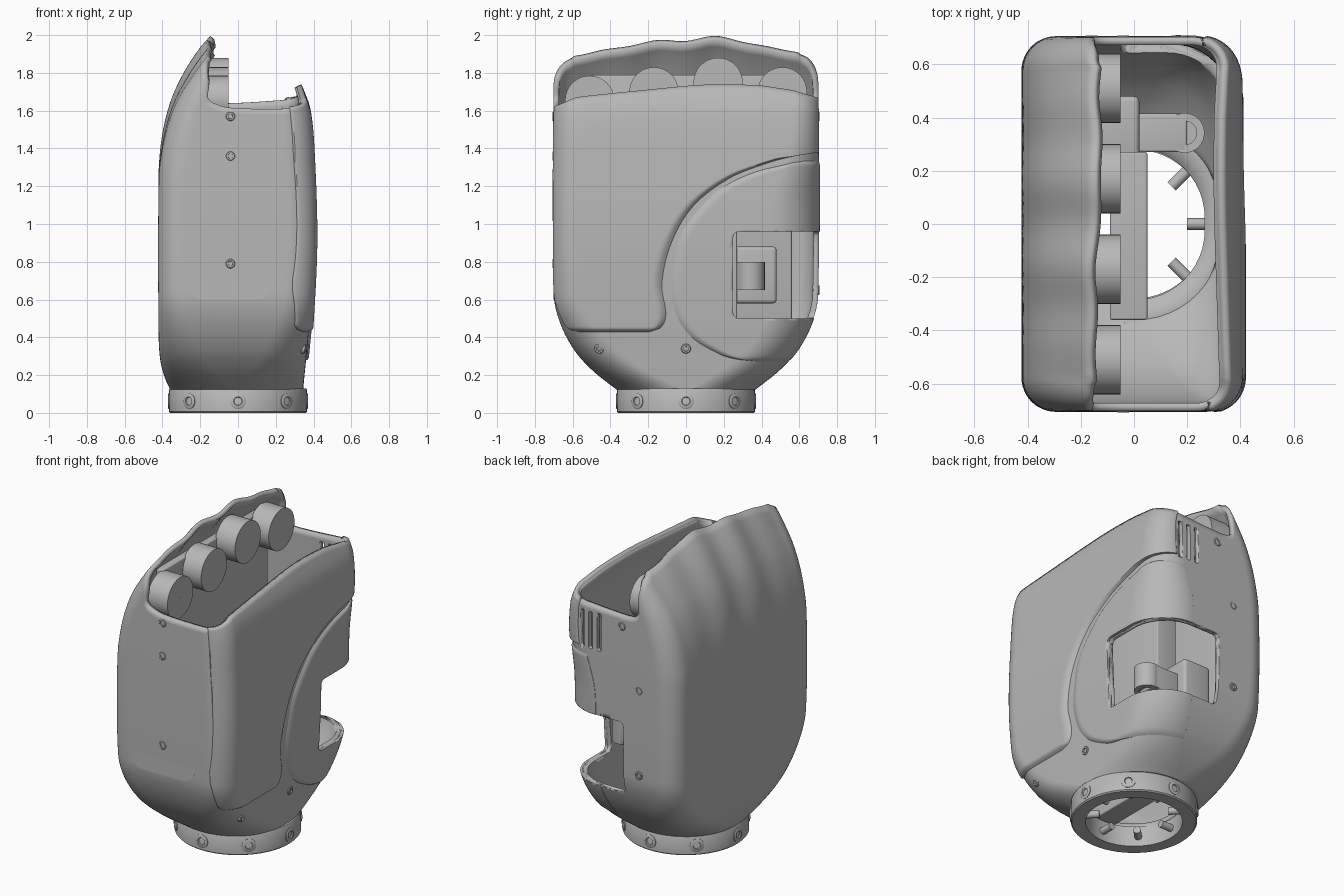
import bpy, bmesh, math
from mathutils import Vector

cube = bpy.data.objects.get("Cube")
if cube:
    bpy.data.objects.remove(cube)

grey = bpy.data.materials.new("shell grey")
grey.use_nodes = True
grey.diffuse_color = (0.48, 0.48, 0.48, 1)
grey.node_tree.nodes["Principled BSDF"].inputs["Base Color"].default_value = (0.48, 0.48, 0.48, 1)


def curve(t, pts):
    """Smooth curve through (t, value) points."""
    if t <= pts[0][0]:
        return pts[0][1]
    if t >= pts[-1][0]:
        return pts[-1][1]
    i = max(k for k in range(len(pts) - 1) if pts[k][0] <= t)

    def slope(k):
        a, b = pts[max(k - 1, 0)], pts[min(k + 1, len(pts) - 1)]
        return (b[1] - a[1]) / (b[0] - a[0])
    (a, va), (b, vb) = pts[i], pts[i + 1]
    w, f = b - a, (t - a) / (b - a)
    return (va * (1 + 2 * f) * (1 - f) ** 2 + slope(i) * w * f * (1 - f) ** 2
            + vb * f * f * (3 - 2 * f) - slope(i + 1) * w * f * f * (1 - f))


# Shell sizes by height: back face, bow of its edges, palm face, half width, corner radii
BACK = [(.125, -.36), (.18, -.385), (.27, -.41), (.4, -.42), (1.2, -.42), (1.45, -.4),
        (1.65, -.35), (1.8, -.28), (1.93, -.195), (2, -.135)]
BOW = [(1.3, 0), (1.6, .02), (1.8, .05), (1.95, .07)]
PALM = [(.125, .345), (.3, .362), (.5, .38), (.9, .398), (1.3, .388), (1.6, .365), (1.74, .325)]
HALF = [(.125, .37), (.22, .49), (.33, .59), (.48, .668), (.63, .7), (1.8, .7), (2, .68)]
ROUND = [(.125, .34), (.3, .23), (.6, .14), (1.6, .13), (2, .09)]
THUMB_ROUND = [(.125, .34), (.3, .27), (.6, .25), (1.1, .25), (1.4, .16), (1.6, .13)]
# Height of the open rim, counted around the section (sides and corners alternate)
RIM = [(0, 1.665), (.3, 1.7), (.6, 1.73), (.85, 1.725), (1, 1.7), (1.5, 1.67), (2, 1.655),
       (2.6, 1.64), (2.8, 1.645), (2.93, 1.68), (3, 1.74), (3.3, 1.82), (3.6, 1.875), (4, 1.91),
       (4.35, 1.985), (4.7, 1.955), (4.86, 1.925), (5, 1.89), (5.4, 1.85), (5.7, 1.8), (6, 1.735),
       (6.07, 1.67), (6.2, 1.635), (6.4, 1.615), (7, 1.61), (7.5, 1.625), (8, 1.665)]


def rim(q):
    q %= 8
    wave = .012 * math.cos(math.tau * (q - 4.36) / .28) * math.sin(math.pi * q) ** 2 if 4 < q < 5 else 0
    return curve(q, RIM) + wave


def section(q, z, d=0.0):
    """Point on the rounded box, pushed out by d."""
    q %= 8
    k, f = int(q), q - int(q)
    r, rt, bow = curve(z, ROUND) + d, curve(z, THUMB_ROUND) + d, curve(z, BOW)
    x0, x1, hy = curve(z, BACK) + bow - d, curve(z, PALM) + d, curve(z, HALF) + d
    ctr = [(x1 - rt, hy - rt), (x0 + r, hy - r), (x0 + r, r - hy), (x1 - r, r - hy)]
    if k % 2:
        c, a, rad = ctr[k // 2], (k // 2 + f) * math.pi / 2, rt if k == 1 else r
        return Vector((c[0] + rad * math.cos(a), c[1] + rad * math.sin(a), z))
    (ax, ay), (bx, by) = ctr[k // 2 - 1], ctr[k // 2]
    x, y = ax + (bx - ax) * f, ay + (by - ay) * f
    if k == 0:
        return Vector((x1, y, z))
    if k == 4:
        fade = min(max((z - 1.1) / .8, 0), 1) * math.sin(math.pi * f)
        ridge = .015 * fade * math.cos(math.tau * (y - .17) / .335)
        return Vector((x0 - bow * (1 - (2 * f - 1) ** 2) - ridge, y, z))
    return Vector((x, hy if k == 2 else -hy, z))


def around(y, z):
    """Section parameter on the palm side for a given y."""
    hy, r, rt = curve(z, HALF), curve(z, ROUND), curve(z, THUMB_ROUND)
    if y > hy - rt:
        return 1 + math.asin(min((y - hy + rt) / rt, 1)) * 2 / math.pi
    if y < r - hy:
        return -math.asin(min((r - hy - y) / r, 1)) * 2 / math.pi
    return (y + hy - r) / (2 * hy - r - rt)


def finish(bm, name, sharp=35):
    me = bpy.data.meshes.new(name)
    bm.to_mesh(me)
    bm.free()
    ob = bpy.data.objects.new(name, me)
    bpy.context.collection.objects.link(ob)
    me.materials.append(grey)
    bpy.ops.object.select_all(action='DESELECT')
    bpy.context.view_layer.objects.active = ob
    ob.select_set(True)
    bpy.ops.object.shade_smooth_by_angle(angle=math.radians(sharp))
    return ob


def sheet(name, rows, thick, closed=False):
    """Grid surface thickened inwards."""
    bm = bmesh.new()
    vs = [[bm.verts.new(p) for p in row] for row in rows]
    n = len(vs[0])
    for a, b in zip(vs, vs[1:]):
        for i in range(n if closed else n - 1):
            j = (i + 1) % n
            bm.faces.new((a[i], a[j], b[j], b[i]))
    ob = finish(bm, name)
    m = ob.modifiers.new("thickness", 'SOLIDIFY')
    m.thickness, m.offset = thick, -1
    return ob


def box(name, x, y, z, bevel=0.0):
    bm = bmesh.new()
    bmesh.ops.create_cube(bm, size=1)
    for v in bm.verts:
        v.co = [(a + b) / 2 + c * (b - a) for (a, b), c in zip((x, y, z), v.co)]
    bmesh.ops.bevel(bm, geom=bm.edges[:], offset=bevel, segments=4, affect='EDGES', profile=.5)
    return finish(bm, name)


def lathe(name, profile, loc, axis=(0, 0, 1), n=32):
    """Closed (radius, height) loop turned about an axis."""
    bm = bmesh.new()
    turn = Vector(axis).to_track_quat('Z', 'Y')
    rings = [[bm.verts.new(Vector(loc) + turn @ Vector((r * math.cos(math.tau * i / n), r * math.sin(math.tau * i / n), h)))
              for i in range(n)] for r, h in profile]
    for a, b in zip(rings, rings[1:] + rings[:1]):
        for i in range(n):
            bm.faces.new((a[i], a[(i + 1) % n], b[(i + 1) % n], b[i]))
    bmesh.ops.recalc_face_normals(bm, faces=bm.faces[:])
    return finish(bm, name)


def rod(name, r, length, loc, axis, n=32):
    return lathe(name, [(.0005, 0), (r, 0), (r, length), (.0005, length)], loc, axis, n)


def cut(target, cutter):
    m = target.modifiers.new("cut", 'BOOLEAN')
    m.object, m.operation, m.solver = cutter, 'DIFFERENCE', 'EXACT'
    cutter.hide_render = True
    cutter.hide_set(True)


# Hollow outer shell, open at the top, with a round opening below
qs = [k + i / n for k in range(8) for n in [12 if k % 2 else 40] for i in range(n)]
LOW, ROWS = .125, 60
rows = [[Vector((p.x * .77, p.y * .77, LOW)) for p in (section(q, LOW) for q in qs)]]
for j in range(ROWS + 1):
    t = (j / ROWS) ** 1.25
    rows.append([section(q, LOW + (rim(q) - LOW) * t) for q in qs])
shell = sheet("outer_shell", rows, .03, closed=True)

# Raised palm panel with a curved cut-out for the thumb
LEFT = [(.425, -.54), (.44, -.61), (.5, -.655), (.6, -.69), (.7, -.699)]
RIGHT = [(.425, -.2), (.45, -.13), (.52, -.1), (.68, -.12), (.9, -.07), (1.1, .05), (1.25, .25),
         (1.33, .46), (1.36, .58), (1.38, .7)]
N = 60


def patch_row(z, left, right, edge, height, soft, right_edge=True):
    """Surface row whose offset rises from its borders and fades round the corners."""
    a, b = around(left, z), around(right, z)
    row = []
    for i in range(N + 1):
        f = (1 - math.cos(math.pi * i / N)) / 2
        e = min(min(f, 1 - f) if right_edge else f, edge / (right - left)) * (right - left)
        q = a + (b - a) * f
        turn = max(-q, q - 1, 0) * math.pi / 2
        top = .003 + (height - .003) * math.cos(turn)
        row.append((q, z, -.006 + (top + .006) * math.sin(min(e / soft, 1) * math.pi / 2)))
    return row


def spaced(lo, hi, n):
    return [lo + (hi - lo) * (1 - math.cos(math.pi * k / n)) / 2 for k in range(n + 1)]


grid = [patch_row(z, curve(z, LEFT), curve(z, RIGHT), z - .425, .022, .025) for z in spaced(.425, 1.38, 60)]
last = grid[-1]
for k in range(1, 13):
    w = k / 12
    grid.append([(q, z + (rim(q) + .008 - z) * w, d * (1 - .5 * w ** 4)) for q, z, d in last])
sheet("palm_panel", [[section(*c) for c in row] for row in grid], .03)

# Thumb mound beside the panel
MOUND = [(.265, .45), (.285, .25), (.33, .13), (.4, .02), (.5, -.055), (.65, -.09), (.8, -.075),
         (.95, -.035), (1.1, .075), (1.2, .19), (1.28, .36), (1.32, .53), (1.34, .66)]
grid = [patch_row(z, curve(z, MOUND), curve(z, HALF), min(z - .265, 1.34 - z), .014, .03, False)
        for z in spaced(.265, 1.34, 50)]
mound = sheet("thumb_mound", [[section(*c) for c in row] for row in grid], .02)

# Thumb window through the corner, and vent slots
window = box("window_cutter", (-.05, .6), (.25, .9), (.5, .96), .03)
cut(shell, window)
cut(mound, window)
for x in (.12, .18, .24):
    cut(shell, box("vent_cutter", (x - .014, x + .014), (.6, .8), (1.37, 1.605), .008))

# Base ring with radial screws
lathe("base_ring", [(.28, 0), (.358, 0), (.365, .007), (.365, .122), (.36, .13), (.28, .13)], (0, 0, 0), n=96)


def screw(name, r, loc, axis):
    lathe(name, [(r, -.02), (r, .002), (r * .85, .006), (r * .55, .006), (r * .45, -.004), (.0005, -.004), (.0005, -.02)],
          loc, axis, 20)


for i in range(8):
    a = i * math.pi / 4
    out = Vector((math.cos(a), math.sin(a), 0))
    up = Vector((0, 0, .062))
    screw("ring_screw", .042, out * .365 + up, out)
    rod("ring_screw_shaft", .022, .13, out * .2 + up, out, 20)

# Shell screws
for x, z in ((-.04, 1.57), (-.04, 1.36), (-.04, .79)):
    screw("front_screw", .025, (x, -.702, z), (0, -1, 0))
for x, z in ((-.04, 1.57), (-.16, 1.19), (-.16, .65)):
    screw("rear_screw", .025, (x, .702, z), (0, 1, 0))
for y in (-.46, 0):
    screw("palm_screw", .026, (section(around(y, .34), .34).x, y, .34), (1, 0, -.1))

# Thin rounded cover on the front, almost flush
bm = bmesh.new()
loop = []
for cx, cz, k in ((.09, 1.42, 0), (-.17, 1.42, 1), (-.17, .7, 2), (.09, .7, 3)):
    for i in range(9):
        a = (k + i / 8) * math.pi / 2
        loop.append(bm.verts.new((cx + .1 * math.cos(a), -.69, cz + .1 * math.sin(a))))
face = bm.faces.new(loop)
front = bmesh.ops.extrude_face_region(bm, geom=[face])["geom"]
bmesh.ops.translate(bm, vec=(0, -.0115, 0), verts=[v for v in front if isinstance(v, bmesh.types.BMVert)])
bmesh.ops.recalc_face_normals(bm, faces=bm.faces[:])
finish(bm, "side_cover")

# Four finger mounts and the plate that holds them
for y, z in ((-.51, 1.655), (-.17, 1.7), (.17, 1.75), (.51, 1.7)):
    rod("finger_mount", .13, .14, (-.19, y, z), (1, 0, 0), 48)
box("finger_plate", (-.23, -.18), (-.5, .56), (.45, 1.79), .01)

# Inner frame and thumb bracket
box("inner_frame", (-.09, .05), (-.36, .27), (.135, 1.3), .008)
box("bracket_arm", (-.17, .02), (.25, .48), (.58, .88), .02)
box("bracket_plate", (0, .2), (.27, .415), (.65, .8), .01)
lathe("bracket_eye", [(.045, 0), (.075, 0), (.075, .15), (.045, .15)], (.19, .342, .65))
rod("bracket_pin", .046, .1, (.19, .342, .67), (0, 0, 1))
